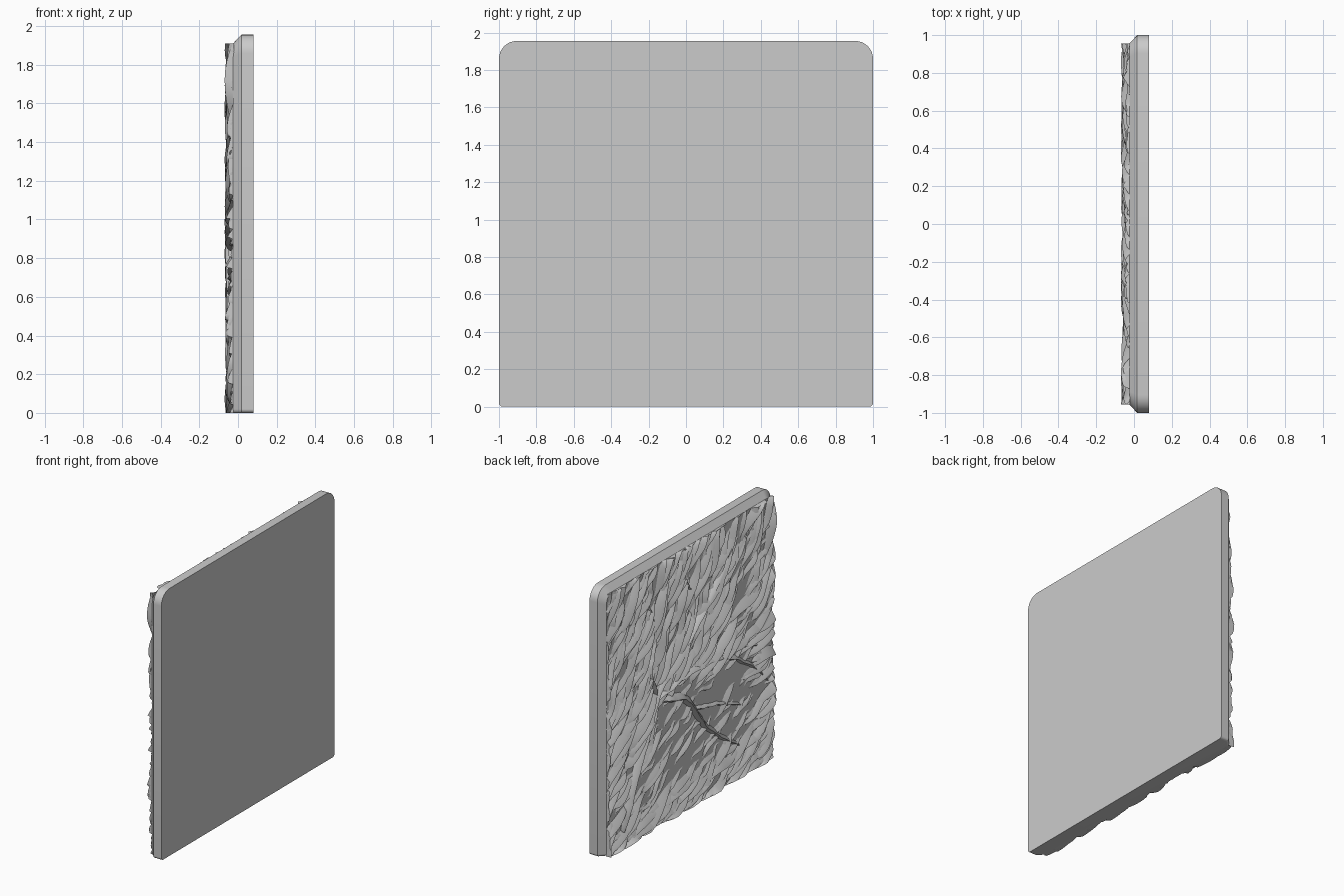
import bpy, bmesh, math, random

random.seed(11)
if "Cube" in bpy.data.objects:
    bpy.data.objects.remove(bpy.data.objects["Cube"], do_unlink=True)

FACE = -0.025          # ground plane of the carved side
TOP, SIDE = 1.91, 0.955

stone = bpy.data.materials.new("plain_grey")
stone.use_nodes = True
GREY = (0.6, 0.6, 0.6, 1)
stone.diffuse_color = GREY
stone.node_tree.nodes["Principled BSDF"].inputs["Base Color"].default_value = GREY


def finish(bm, name, angle):
    mesh = bpy.data.meshes.new(name)
    bm.to_mesh(mesh)
    bm.free()
    mesh.materials.append(stone)
    obj = bpy.data.objects.new(name, mesh)
    bpy.context.collection.objects.link(obj)
    bpy.ops.object.select_all(action='DESELECT')
    obj.select_set(True)
    bpy.context.view_layer.objects.active = obj
    bpy.ops.object.shade_smooth_by_angle(angle=math.radians(angle))
    return obj


def outline(inset):
    """Rounded panel outline in y and z, standing on z = 0."""
    half, top = 1 - inset, 1.955 - inset
    big, small = 0.095 - inset * 0.5, 0.02
    corners = [(half - small, small, small, -90), (half - big, top - big, big, 0),
               (big - half, top - big, big, 90), (small - half, small, small, 180)]
    pts = []
    for y, z, r, start in corners:
        for i in range(9):
            a = math.radians(start + i * 90 / 8)
            pts.append((y + r * math.cos(a), z + r * math.sin(a)))
    return pts


# Panel: straight rim, then a chamfer on the carved side
bm = bmesh.new()
loops = [[bm.verts.new((x, y, z)) for y, z in outline(inset)]
         for x, inset in ((0.08, 0), (0.017, 0), (FACE, 0.045))]
for a, b in zip(loops, loops[1:]):
    for i in range(len(a)):
        j = (i + 1) % len(a)
        bm.faces.new((a[i], a[j], b[j], b[i]))
bm.faces.new(loops[0])
bm.faces.new(loops[-1][::-1])
bmesh.ops.recalc_face_normals(bm, faces=bm.faces)
finish(bm, "panel", 30)


def clamp(v, low, high):
    return max(low, min(high, v))


def ridge(bm, path, width, height, lean, taper):
    """Ridge along a path of (y, z): a broad slope on one side, a steep one on the other."""
    section = [(-0.5, -0.1), (lean - 0.06, 0.75), (lean, 1.0), (lean + 0.3, 0.72), (0.62, -0.1)]
    rows = []
    last = len(path) - 1
    for i, (y, z) in enumerate(path):
        (y0, z0), (y1, z1) = path[max(i - 1, 0)], path[min(i + 1, last)]
        size = math.hypot(y1 - y0, z1 - z0) or 1
        ny, nz = (z1 - z0) / size, -(y1 - y0) / size
        k = taper(i / last)
        row = []
        for side, up in section:
            off = side * width * (0.1 + 0.9 * k)
            row.append(bm.verts.new((FACE - up * height * k + 0.001,
                                     clamp(y + ny * off, -SIDE, SIDE),
                                     clamp(z + nz * off, 0, TOP))))
        rows.append(row)
    for a, b in zip(rows, rows[1:]):
        for j in range(len(section) - 1):
            bm.faces.new((a[j], a[j + 1], b[j + 1], b[j]))


def grain(y, z):
    """Angle of the carved grain at a point."""
    dip = math.exp(-((z - 0.8) / 0.35) ** 2) * clamp(0.3 - y, 0, 1)
    return math.radians(30 + 15 * z - 32 * dip + random.gauss(0, 5))


# Carved slivers following the grain
bm = bmesh.new()
count = 0
while count < 620:
    y, z = random.uniform(-1, 1), random.uniform(-0.05, 1.93)
    quiet = -0.75 < y < 0.35 and 0.25 < z < 0.95
    if quiet and random.random() < 0.6:
        continue
    count += 1
    a = grain(y, z)
    big = random.random() ** 2
    if quiet:
        big *= 0.4
    length = 0.14 + 0.3 * big + random.uniform(0, 0.08)
    bend = random.uniform(-0.03, 0.03)
    path = []
    for i in range(11):
        t = i / 10 - 0.5
        s = bend * math.sin(t * 6) + random.gauss(0, 0.0012)
        path.append((y - math.cos(a) * t * length + math.sin(a) * s,
                     z + math.sin(a) * t * length + math.cos(a) * s))
    peak = random.uniform(0.6, 1.4)
    ridge(bm, path, 0.025 + 0.055 * big, 0.012 + 0.034 * big, random.uniform(-0.4, -0.2),
          lambda t: math.sin(math.pi * t ** peak) ** 0.8)
bmesh.ops.recalc_face_normals(bm, faces=bm.faces)
finish(bm, "carved_slivers", 35)


def smooth_path(points, steps=8):
    """Curve through the points."""
    p = [points[0]] + points + [points[-1]]
    out = []
    for a, b, c, d in zip(p, p[1:], p[2:], p[3:]):
        for i in range(steps):
            t = i / steps
            out.append(tuple(0.5 * (2 * b[k] + (c[k] - a[k]) * t
                                    + (2 * a[k] - 5 * b[k] + 4 * c[k] - d[k]) * t * t
                                    + (3 * b[k] - a[k] - 3 * c[k] + d[k]) * t ** 3)
                             + random.gauss(0, 0.004) for k in (0, 1)))
    return out + [points[-1]]


# Trunk and branches: path in (y, z), width, height
branches = {
    "trunk": ([(0.78, 0.1), (0.66, 0.42), (0.5, 0.72), (0.34, 0.98), (0, 1.25)], 0.07, 0.042),
    "upper_branch": ([(0.1, 1.17), (-0.15, 1.38), (-0.38, 1.6), (-0.5, 1.8)], 0.05, 0.038),
    "top_branch": ([(0, 1.25), (-0.03, 1.5), (0.05, 1.68), (0.02, 1.86)], 0.035, 0.03),
    "left_branch": ([(0.38, 0.95), (0.46, 1.15), (0.4, 1.4), (0.48, 1.68)], 0.035, 0.03),
    "side_branch": ([(0.4, 0.92), (0.1, 0.98), (-0.26, 0.97), (-0.6, 0.84), (-0.93, 0.56)], 0.05, 0.04),
    "side_twig": ([(-0.2, 0.97), (-0.5, 0.97), (-0.87, 0.85)], 0.035, 0.03),
    "low_branch": ([(0.32, 0.9), (0.05, 0.8), (-0.2, 0.51), (-0.6, 0.21)], 0.06, 0.042),
    "low_twig": ([(-0.05, 0.7), (-0.35, 0.62), (-0.65, 0.5)], 0.03, 0.025),
}
for name, (points, width, height) in branches.items():
    bm = bmesh.new()
    ridge(bm, smooth_path(points), width, height, -0.1,
          lambda t: min(1, 0.35 + 5 * t) * (1 - t ** 2) ** 0.6 + 0.02)
    bmesh.ops.recalc_face_normals(bm, faces=bm.faces)
    finish(bm, name, 35)
